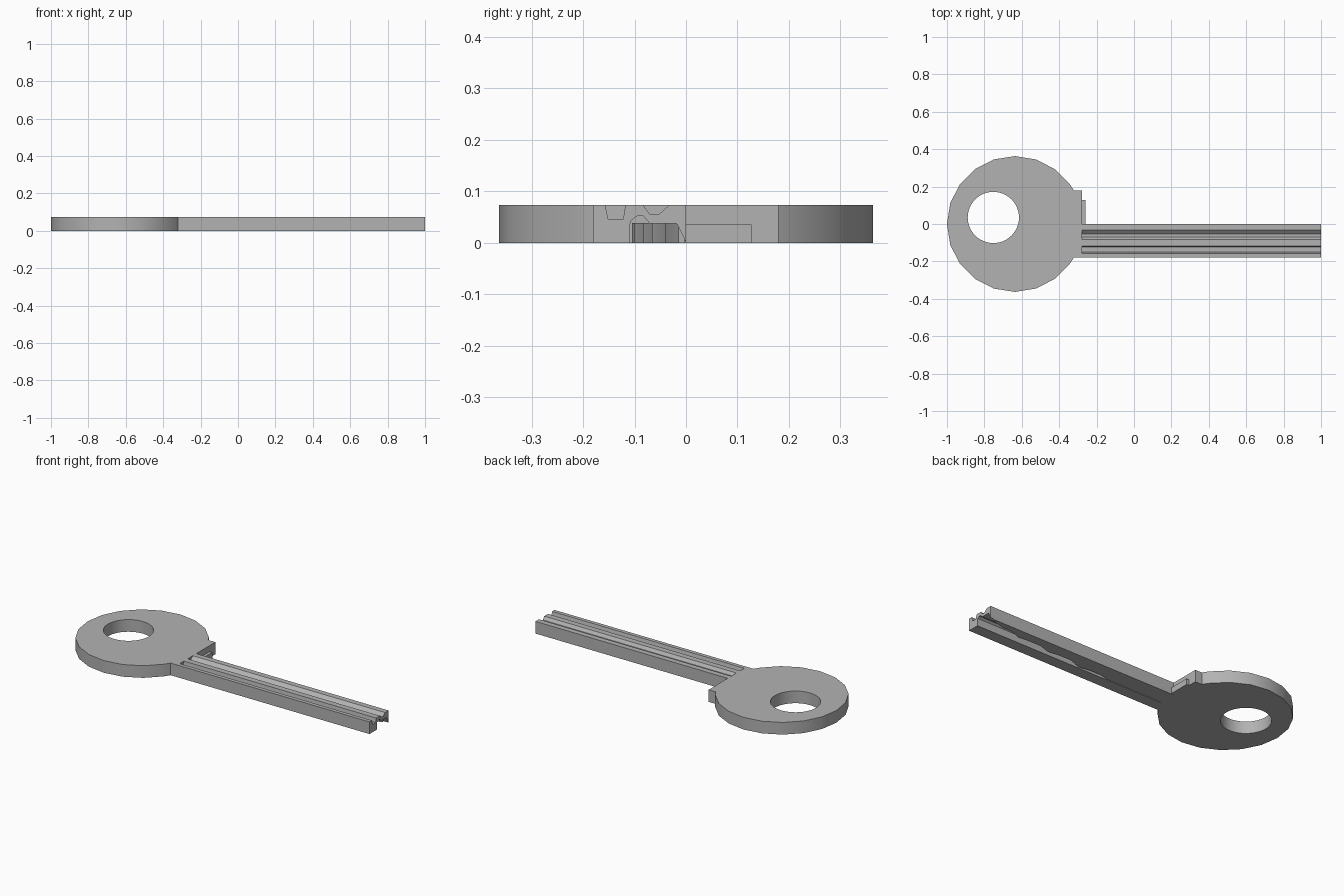
import bpy
import bmesh
import math
from mathutils import Matrix

cube = bpy.data.objects.get("Cube")
if cube:
    bpy.data.objects.remove(cube, do_unlink=True)

THICK = 0.073
STEP_X = -0.277   # where the collar ends and the blade starts

steel = bpy.data.materials.new("plain_grey_steel")
steel.use_nodes = True
GREY = (0.45, 0.45, 0.45, 1)
steel.diffuse_color = GREY
steel.node_tree.nodes["Principled BSDF"].inputs["Base Color"].default_value = GREY


def circle(cx, cy, radius, count, start=0.0, end=math.tau):
    step = (end - start) / count
    return [(cx + radius * math.cos(start + i * step),
             cy + radius * math.sin(start + i * step)) for i in range(count)]


def extruded(name, loops, low, high, along_x=False):
    """Fill closed 2D loops (later loops are holes) and extrude them."""
    curve = bpy.data.curves.new(name + "_outline", "CURVE")
    curve.dimensions = "2D"
    curve.fill_mode = "BOTH"
    curve.extrude = (high - low) / 2
    for loop in loops:
        spline = curve.splines.new("POLY")
        spline.points.add(len(loop) - 1)
        for point, (u, v) in zip(spline.points, loop):
            point.co = (u, v, 0, 1)
        spline.use_cyclic_u = True
    helper = bpy.data.objects.new(name + "_outline", curve)
    bpy.context.collection.objects.link(helper)
    bpy.context.view_layer.update()
    graph = bpy.context.evaluated_depsgraph_get()
    mesh = bpy.data.meshes.new_from_object(helper.evaluated_get(graph))
    bpy.data.objects.remove(helper, do_unlink=True)
    bpy.data.curves.remove(curve)

    # Weld caps to walls, and move the solid into place
    bm = bmesh.new()
    bm.from_mesh(mesh)
    bmesh.ops.remove_doubles(bm, verts=bm.verts, dist=0.00005)
    bm.transform(Matrix.Translation((0, 0, (low + high) / 2)))
    if along_x:   # (u, v, w) becomes (y, z, x)
        bm.transform(Matrix(((0, 0, 1, 0), (1, 0, 0, 0), (0, 1, 0, 0), (0, 0, 0, 1))))
    bmesh.ops.recalc_face_normals(bm, faces=bm.faces)
    bm.to_mesh(mesh)
    bm.free()
    mesh.materials.clear()
    mesh.materials.append(steel)
    mesh.name = name
    obj = bpy.data.objects.new(name, mesh)
    bpy.context.collection.objects.link(obj)
    bpy.ops.object.select_all(action="DESELECT")
    obj.select_set(True)
    bpy.context.view_layer.objects.active = obj
    bpy.ops.object.shade_smooth_by_angle(angle=math.radians(25))
    return obj


# Round bow with its collar and ring hole
bow_x, bow_r, half = -0.637, 0.363, 0.18
rim = [p for p in circle(bow_x, 0, bow_r, 20) if p[0] < -0.33]
join_x = bow_x + math.sqrt(bow_r ** 2 - half ** 2)
outline = [(STEP_X, -half), (STEP_X, half), (join_x, half)] + rim + [(join_x, -half)]
extruded("bow", [outline, circle(-0.752, 0.035, 0.137, 48)], 0, THICK)

# Small stop ledge on the shoulder
extruded("shoulder_stop", [[(-0.28, 0), (-0.26, 0), (-0.26, 0.127), (-0.28, 0.127)]],
         0, 0.036)

# Blade: one grooved cross-section along its length
section = [
    (-0.18, 0), (-0.18, THICK),
    (-0.157, THICK), (-0.151, 0.046), (-0.122, 0.046), (-0.118, THICK),
    (-0.083, THICK), (-0.07, 0.055), (-0.053, 0.055), (-0.033, THICK),
    (0, THICK), (0, 0), (-0.005, 0.012), (-0.018, 0.037), (-0.07, 0.037),
    (-0.083, 0.052), (-0.095, 0.052), (-0.107, 0.043), (-0.11, 0.03), (-0.11, 0),
]
extruded("blade", [section], STEP_X, 1, along_x=True)

# Stepped bitting rib under the blade
bitting = [
    (0.97, -0.015), (0.88, -0.04), (0.82, -0.04), (0.75, -0.066), (0.68, -0.06),
    (0.6, -0.06), (0.53, -0.083), (0.46, -0.073), (0.38, -0.073), (0.3, -0.1),
    (0.22, -0.09), (0.15, -0.09), (0.1, -0.105), (STEP_X, -0.105),
]
extruded("bitting", [[(STEP_X, -0.003), (0.97, -0.003)] + bitting], 0, 0.038)
